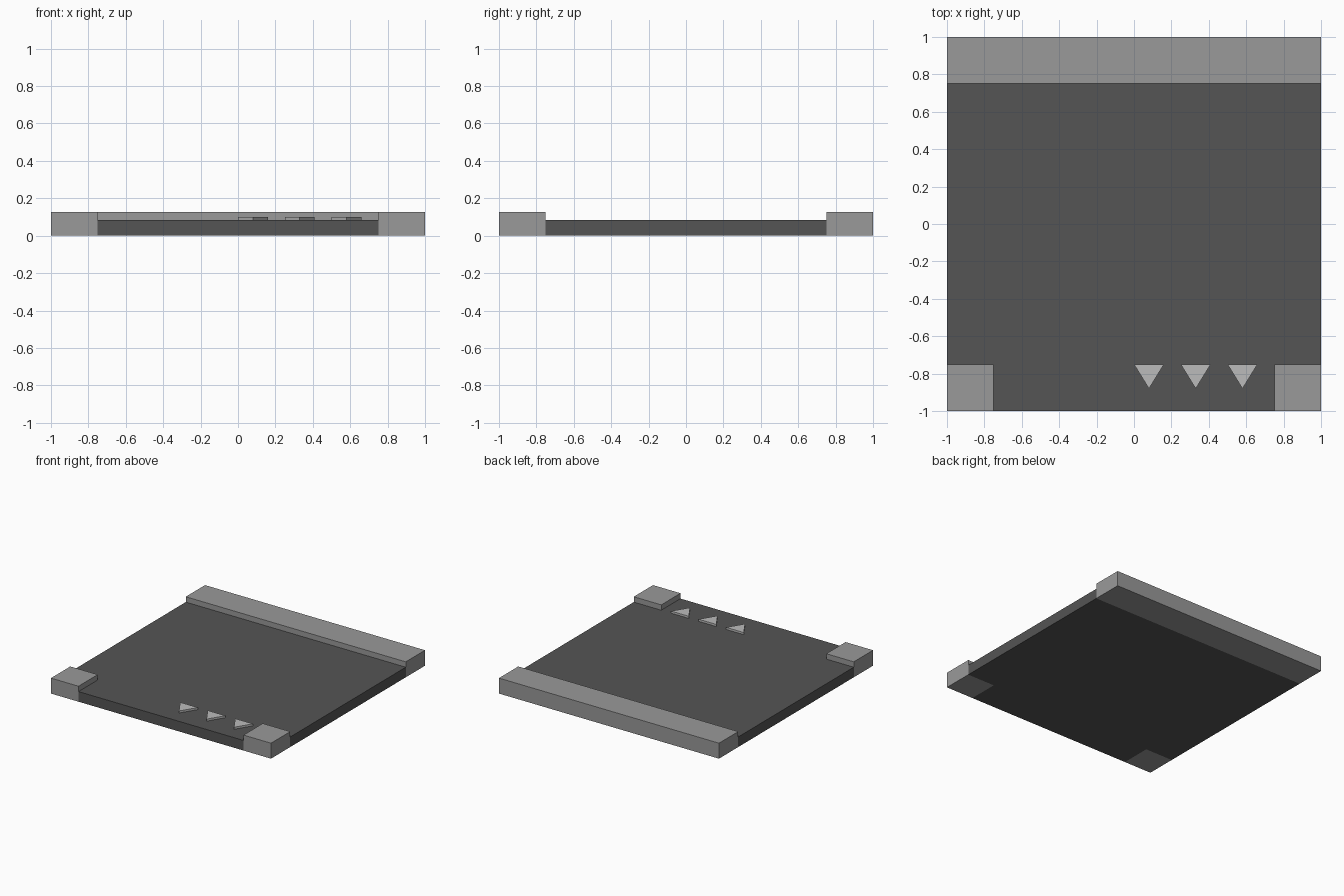
import bpy, bmesh

if "Cube" in bpy.data.objects:
    bpy.data.objects.remove(bpy.data.objects["Cube"])

ROAD_TOP, CURB_TOP, MARK_TOP = 0.083, 0.127, 0.10


def material(name, grey):
    mat = bpy.data.materials.new(name)
    mat.diffuse_color = (grey, grey, grey, 1)
    mat.use_nodes = True
    mat.node_tree.nodes["Principled BSDF"].inputs["Base Color"].default_value = mat.diffuse_color
    return mat


def prism(name, outline, z0, z1, mat):
    """Extrude a flat outline (counter-clockwise) from z0 up to z1."""
    bm = bmesh.new()
    base = bm.faces.new([bm.verts.new((x, y, z0)) for x, y in outline])
    ext = bmesh.ops.extrude_face_region(bm, geom=[base], use_keep_orig=True)
    top = [v for v in ext["geom"] if isinstance(v, bmesh.types.BMVert)]
    bmesh.ops.translate(bm, verts=top, vec=(0, 0, z1 - z0))
    bmesh.ops.recalc_face_normals(bm, faces=bm.faces)
    mesh = bpy.data.meshes.new(name)
    bm.to_mesh(mesh)
    bm.free()
    mesh.materials.append(mat)
    obj = bpy.data.objects.new(name, mesh)
    bpy.context.collection.objects.link(obj)
    return obj


def rect(x0, x1, y0, y1):
    return [(x0, y0), (x1, y0), (x1, y1), (x0, y1)]


asphalt = material("asphalt", 0.09)
paving = material("paving", 0.32)
paint = material("paint", 0.5)

# T-shaped road slab
prism("road", [(-0.75, -1), (0.75, -1), (0.75, -0.75), (1, -0.75),
               (1, 0.75), (-1, 0.75), (-1, -0.75), (-0.75, -0.75)],
      0, ROAD_TOP, asphalt)

# Raised pavement along the back, and the two front corners
prism("back_pavement", rect(-1, 1, 0.75, 1), 0, CURB_TOP, paving)
prism("left_corner_pavement", rect(-1, -0.75, -1, -0.75), 0, CURB_TOP, paving)
prism("right_corner_pavement", rect(0.75, 1, -1, -0.75), 0, CURB_TOP, paving)

# Three give-way triangles pointing to the front
for i in range(3):
    x = 0.25 * i
    prism(f"yield_triangle_{i + 1}",
          [(x + 0.08, -0.88), (x + 0.16, -0.75), (x, -0.75)],
          ROAD_TOP, MARK_TOP, paint)
